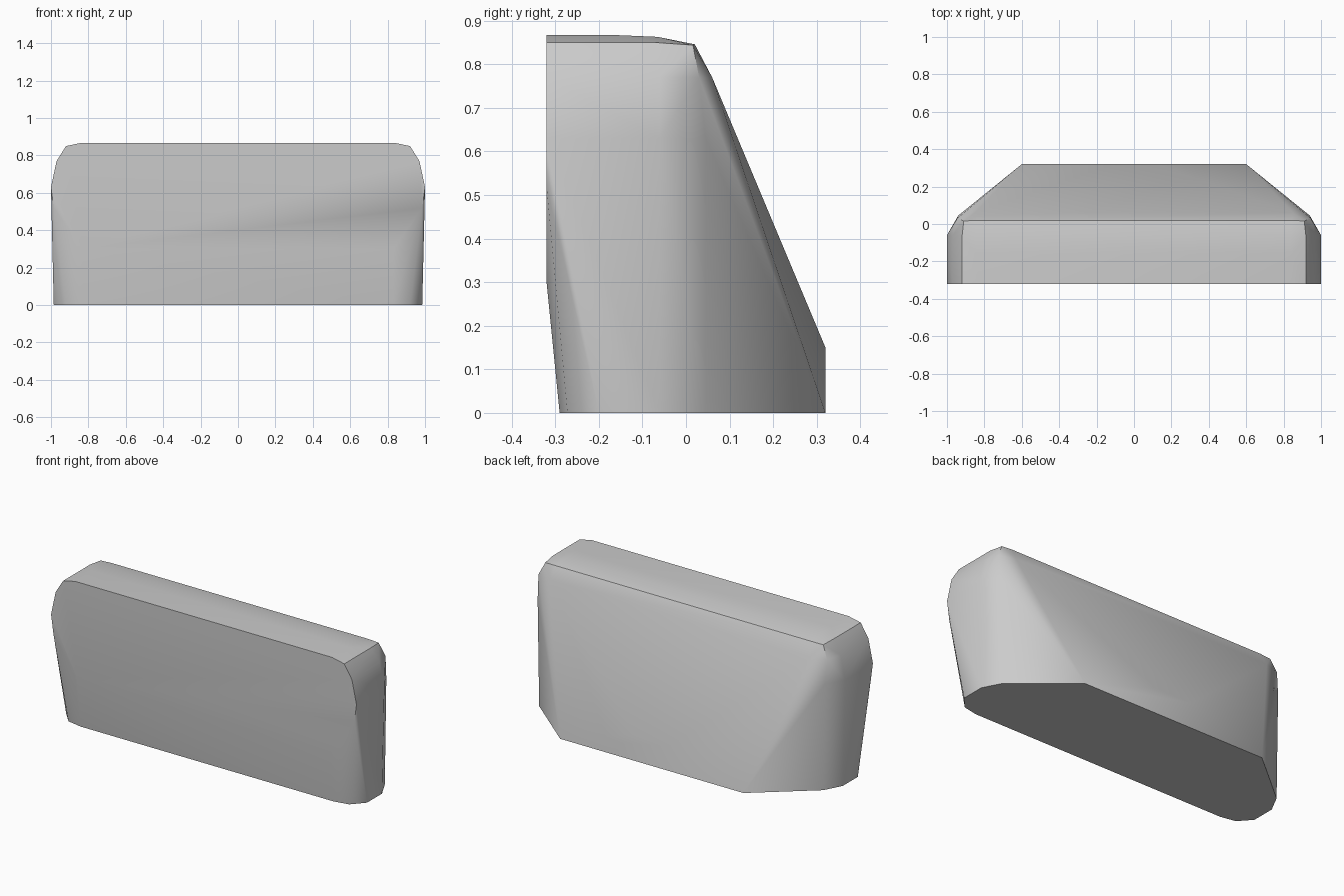
import bpy, bmesh, math

cube = bpy.data.objects.get("Cube")
if cube:
    bpy.data.objects.remove(cube, do_unlink=True)

grey = bpy.data.materials.new("soft_grey")
grey.use_nodes = True
colour = (0.6, 0.6, 0.6, 1)
grey.diffuse_color = colour
grey.node_tree.nodes["Principled BSDF"].inputs["Base Color"].default_value = colour

# Corner points of one half of the cushion (x, y, z)
crown = [(0.84, -0.32, 0.867), (0.84, -0.16, 0.867), (0.84, -0.065, 0.863), (0.84, 0.02, 0.846)]
shoulder = [(0.92, -0.32, 0.85), (0.92, -0.07, 0.85), (0.91, 0.016, 0.844),
            (0.97, -0.32, 0.77), (0.97, -0.06, 0.77), (0.945, 0.03, 0.77),
            (1.0, -0.32, 0.63), (1.0, -0.06, 0.63), (0.94, 0.045, 0.63)]
front_lower = [(0.985, -0.32, 0.52), (0.83, -0.32, 0.3)]
base = [(0.83, -0.29, 0), (0.92, -0.272, 0), (0.985, -0.2, 0),
        (0.985, -0.06, 0), (0.93, 0.045, 0), (0.6, 0.32, 0)]
back = [(0.85, 0.06, 0.77), (0.12, 0.32, 0.15)]

# Wrap both mirrored halves in one tight skin
bm = bmesh.new()
for x, y, z in crown + shoulder + front_lower + base + back:
    for side in (-1, 1):
        bm.verts.new((side * x, y, z))
hull = bmesh.ops.convex_hull(bm, input=bm.verts)
loose = {v for v in hull["geom_interior"] + hull["geom_unused"]
         if isinstance(v, bmesh.types.BMVert)}
bmesh.ops.delete(bm, geom=list(loose), context="VERTS")
bmesh.ops.dissolve_limit(bm, angle_limit=math.radians(0.5), verts=bm.verts, edges=bm.edges)
bmesh.ops.recalc_face_normals(bm, faces=bm.faces)

mesh = bpy.data.meshes.new("cushion")
bm.to_mesh(mesh)
bm.free()
mesh.materials.append(grey)
cushion = bpy.data.objects.new("cushion", mesh)
bpy.context.collection.objects.link(cushion)

# Soft shading with crisp main edges
bpy.ops.object.select_all(action="DESELECT")
cushion.select_set(True)
bpy.context.view_layer.objects.active = cushion
bpy.ops.object.shade_smooth_by_angle(angle=math.radians(45))
